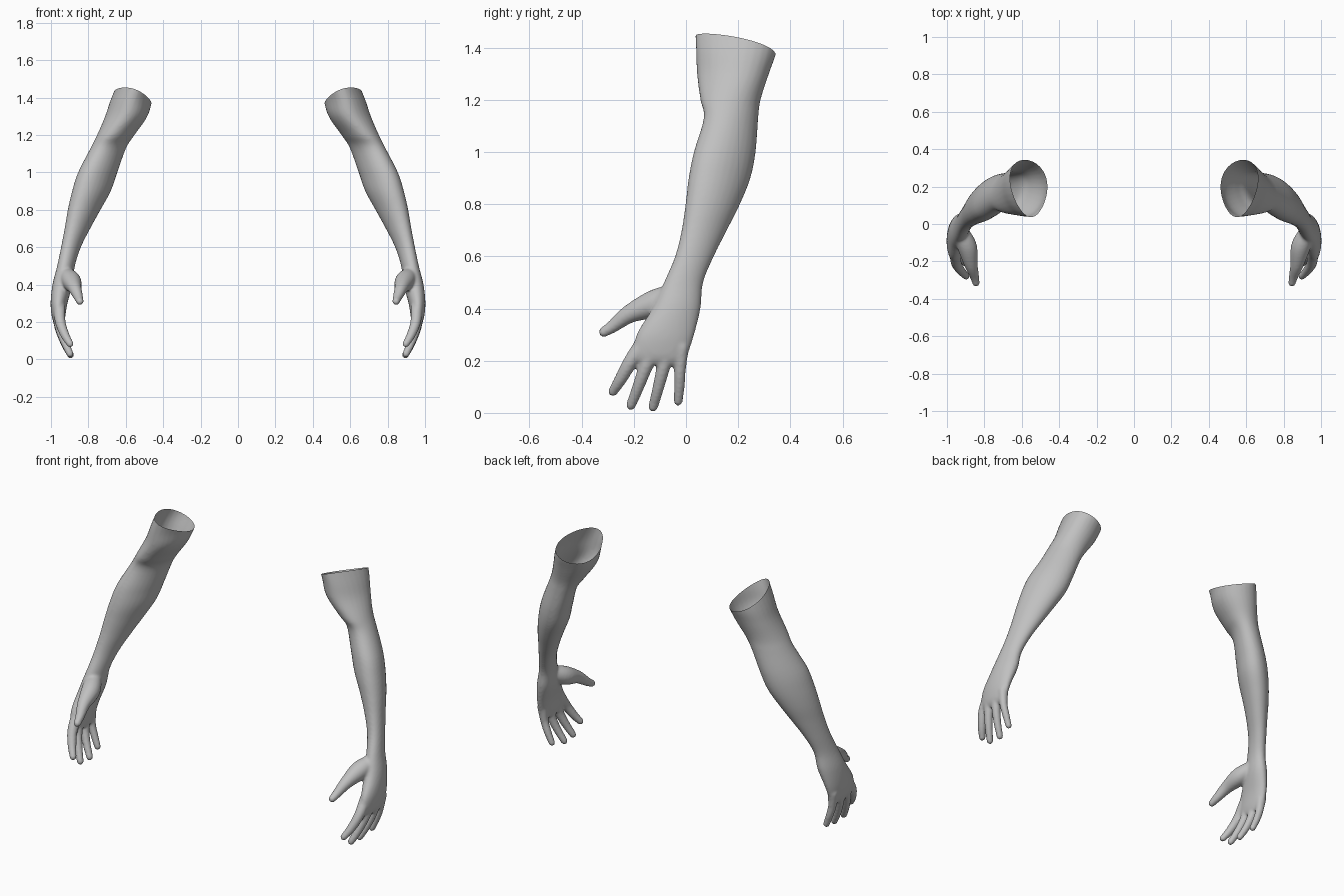
import bpy, bmesh, math
from mathutils import Matrix, Vector

default_cube = bpy.data.objects.get("Cube")
if default_cube:
    bpy.data.objects.remove(default_cube, do_unlink=True)

SIDES = 28

# Horizontal arm sections: height, inner x, outer x, front y, back y, twist
ARM = [
    (1.55, .41, .61, .03, .38, 0),
    (1.40, .455, .675, .038, .352, 0),
    (1.30, .485, .71, .042, .318, 0),
    (1.20, .555, .755, .055, .286, -.2),
    (1.13, .60, .79, .068, .277, -.35),
    (1.00, .645, .855, .03, .267, -.4),
    (.90, .68, .887, .01, .247, -.4),
    (.80, .735, .91, -.002, .207, -.4),
    (.70, .79, .927, -.017, .157, -.4),
    (.60, .84, .946, -.042, .107, -.35),
    (.50, .872, .967, -.085, .066, -.25),
    (.40, .885, .992, -.13, .056, -.2),
    (.30, .912, 1.002, -.19, .032, -.1),
    (.22, .925, .994, -.203, .006, 0),
    (.185, .935, .978, -.18, -.005, 0),
]

# Finger paths: x, y, z, radius
DIGITS = {
    "thumb": [(.93, -.03, .46, .04), (.892, -.12, .42, .052),
              (.872, -.215, .38, .036), (.853, -.28, .332, .025),
              (.845, -.315, .31, .02)],
    "index": [(.955, -.155, .28, .032), (.95, -.21, .2, .028),
              (.925, -.25, .13, .024), (.897, -.28, .082, .019)],
    "middle": [(.962, -.12, .26, .034), (.955, -.153, .18, .027),
               (.93, -.183, .1, .023), (.898, -.211, .029, .019)],
    "ring": [(.964, -.07, .25, .032), (.955, -.088, .17, .026),
             (.928, -.108, .09, .022), (.895, -.126, .023, .019)],
    "little": [(.962, -.018, .25, .03), (.954, -.023, .17, .023),
               (.936, -.025, .11, .021), (.91, -.03, .045, .018)],
}


def spline(points, steps=5):
    """Smoothly interpolate a list of equal-length tuples."""
    pts = [Vector(p) for p in points]
    pts = [2 * pts[0] - pts[1]] + pts + [2 * pts[-1] - pts[-2]]
    result = []
    for a, b, c, d in zip(pts, pts[1:], pts[2:], pts[3:]):
        for i in range(steps):
            t = i / steps
            result.append(b + .5 * t * ((c - a) + t * (2 * a - 5 * b + 4 * c - d
                                                       + t * (3 * (b - c) + d - a))))
    return result + [pts[-2]]


def loft(bm, rings):
    """Join rings of points into a closed tube."""
    loops = [[bm.verts.new(p) for p in ring] for ring in rings]
    for upper, lower in zip(loops, loops[1:]):
        for i in range(SIDES):
            j = (i + 1) % SIDES
            bm.faces.new((upper[i], lower[i], lower[j], upper[j]))
    bm.faces.new(loops[0])
    bm.faces.new(loops[-1][::-1])


def arm_ring(section):
    """Slanted oval, a little narrower at the front of the upper arm."""
    z, inner, outer, front, back, twist = section
    egg = max(0, z - 1) * .4
    ring = []
    for i in range(SIDES):
        a = math.tau * i / SIDES
        s = math.sin(a + twist)
        x = (inner + outer) / 2 + (outer - inner) / 2 * math.cos(a) * (1 + egg * s)
        ring.append((x, (front + back) / 2 + (back - front) / 2 * s, z))
    return ring


def add_digit(bm, path):
    """Tapered round tube with a ball at each end."""
    pts = spline(path)
    centres = [p.to_3d() if len(p) == 3 else Vector(p[:3]) for p in pts]
    rings = []
    for k, c in enumerate(centres):
        along = centres[min(k + 1, len(pts) - 1)] - centres[max(k - 1, 0)]
        turn = Vector((0, 0, -1)).rotation_difference(along)
        rings.append([c + turn @ Vector((math.cos(a), -math.sin(a), 0)) * pts[k][3]
                      for a in (math.tau * i / SIDES for i in range(SIDES))])
    loft(bm, rings)
    for k in (0, -1):
        bmesh.ops.create_icosphere(bm, subdivisions=3, radius=pts[k][3],
                                   matrix=Matrix.Translation(centres[k]))


# Skin material
skin = bpy.data.materials.new("plain grey")
skin.use_nodes = True
grey = (.53, .53, .53, 1)
skin.diffuse_color = grey
skin.node_tree.nodes["Principled BSDF"].inputs["Base Color"].default_value = grey

# Rough arm, palm and digits as overlapping solids
bm = bmesh.new()
loft(bm, [arm_ring(s) for s in spline(ARM)])
for path in DIGITS.values():
    add_digit(bm, path)
bmesh.ops.recalc_face_normals(bm, faces=bm.faces)
rough_mesh = bpy.data.meshes.new("rough_arm")
bm.to_mesh(rough_mesh)
bm.free()
rough = bpy.data.objects.new("rough_arm", rough_mesh)
bpy.context.collection.objects.link(rough)

# Fuse into one skin and soften the joins
fuse = rough.modifiers.new("fuse", 'REMESH')
fuse.mode = 'VOXEL'
fuse.voxel_size = .007
soften = rough.modifiers.new("soften", 'SMOOTH')
soften.factor = .5
soften.iterations = 8
graph = bpy.context.evaluated_depsgraph_get()
skin_mesh = bpy.data.meshes.new_from_object(rough.evaluated_get(graph))
bpy.data.objects.remove(rough, do_unlink=True)

# Slanted open end at the upper arm
bm = bmesh.new()
bm.from_mesh(skin_mesh)
bmesh.ops.bisect_plane(bm, geom=bm.verts[:] + bm.edges[:] + bm.faces[:],
                       plane_co=(.55, .2, 1.4), plane_no=(-.36, .27, 1),
                       clear_outer=True)
for face in bm.faces:
    face.smooth = True
bm.to_mesh(skin_mesh)
bm.free()
skin_mesh.materials.clear()
skin_mesh.materials.append(skin)

# Left arm and its mirrored partner
for name, side in (("left_arm", 1), ("right_arm", -1)):
    mesh = skin_mesh.copy()
    mesh.name = name
    if side < 0:
        mesh.transform(Matrix.Scale(-1, 4, (1, 0, 0)))
        mesh.flip_normals()
    bpy.context.collection.objects.link(bpy.data.objects.new(name, mesh))
bpy.data.meshes.remove(skin_mesh)
bpy.data.meshes.remove(rough_mesh)
